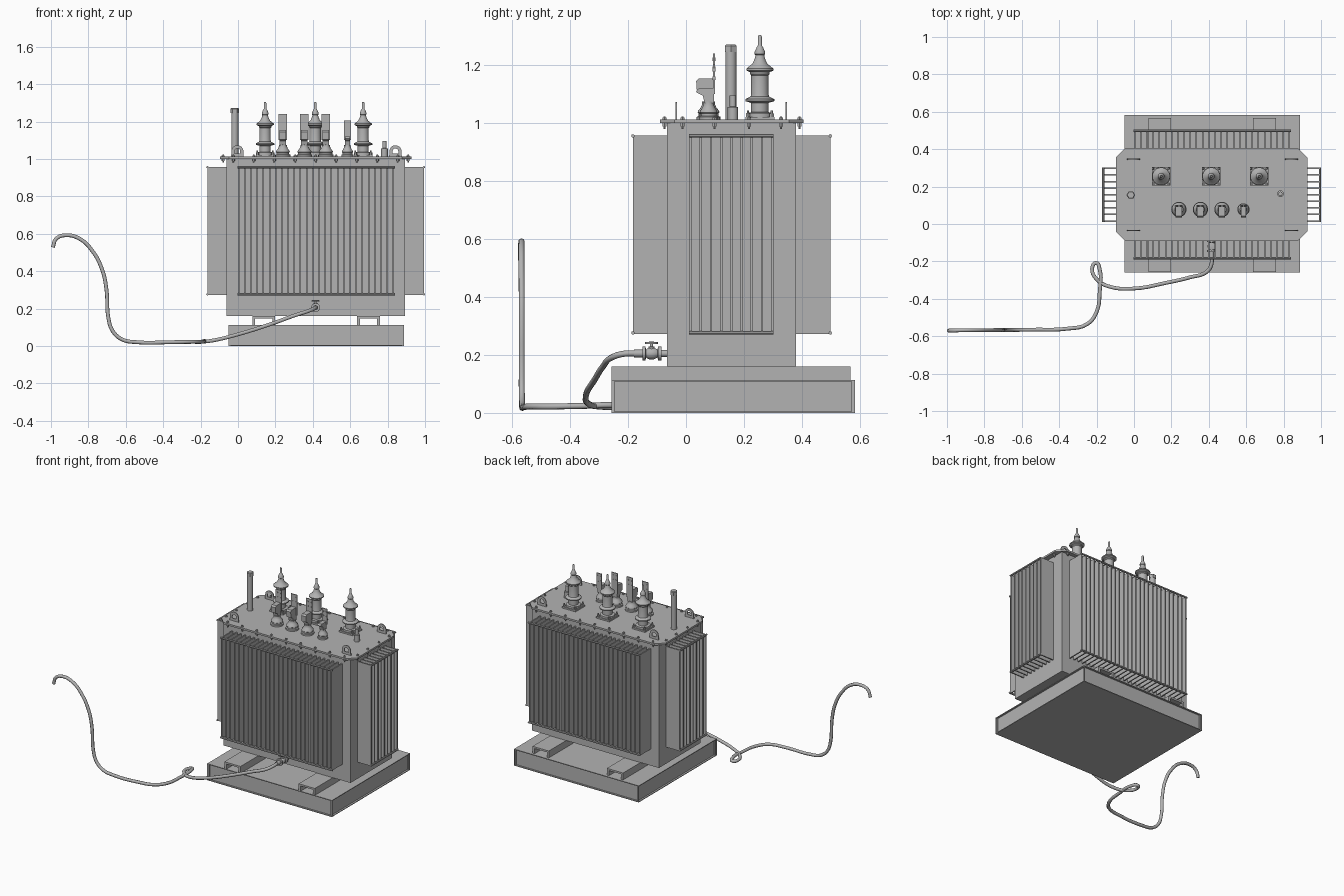
import bpy, bmesh, math
from mathutils import Vector, Matrix

if "Cube" in bpy.data.objects:
    bpy.data.objects.remove(bpy.data.objects["Cube"])

grey = bpy.data.materials.new("plain_grey")
grey.diffuse_color = (0.45, 0.45, 0.45, 1)
grey.use_nodes = True
grey.node_tree.nodes["Principled BSDF"].inputs["Base Color"].default_value = grey.diffuse_color
CX, CY = 0.415, 0.158          # tank centre
LID = 1.012                    # top of the lid


def finish(name, bm, smooth=False):
    bmesh.ops.recalc_face_normals(bm, faces=bm.faces)
    me = bpy.data.meshes.new(name)
    bm.to_mesh(me)
    bm.free()
    me.materials.append(grey)
    ob = bpy.data.objects.new(name, me)
    bpy.context.collection.objects.link(ob)
    if smooth:
        bpy.ops.object.select_all(action='DESELECT')
        ob.select_set(True)
        bpy.context.view_layer.objects.active = ob
        bpy.ops.object.shade_smooth_by_angle(angle=math.radians(35))
    return ob


def box(bm, x0, x1, y0, y1, z0, z1):
    m = Matrix.Translation(((x0 + x1) / 2, (y0 + y1) / 2, (z0 + z1) / 2))
    m = m @ Matrix.Diagonal((x1 - x0, y1 - y0, z1 - z0, 1))
    return bmesh.ops.create_cube(bm, size=1, matrix=m)["verts"]


def lathe(bm, profile, place, n=20):
    """Spin (radius, height) pairs round the local z axis."""
    rings = [[bm.verts.new(place @ Vector((r * math.cos(a), r * math.sin(a), h)))
              for a in (2 * math.pi * k / n for k in range(n))] for r, h in profile]
    for lo, hi in zip(rings, rings[1:]):
        for k in range(n):
            bm.faces.new((lo[k], lo[(k + 1) % n], hi[(k + 1) % n], hi[k]))
    bm.faces.new(rings[0])
    bm.faces.new(rings[-1])


def prism(bm, outline, offset):
    face = bm.faces.new([bm.verts.new(p) for p in outline])
    out = bmesh.ops.extrude_face_region(bm, geom=[face])["geom"]
    bmesh.ops.translate(bm, vec=offset, verts=[v for v in out if isinstance(v, bmesh.types.BMVert)])


at = lambda x, y, z: Matrix.Translation((x, y, z))

# Plinth with channel-like recessed sides
bm = bmesh.new()
box(bm, -0.052, 0.888, -0.258, 0.583, 0, 0.113)
bm.normal_update()
sides = [f for f in bm.faces if abs(f.normal.z) < 0.5]
bmesh.ops.inset_individual(bm, faces=sides, thickness=0.007, depth=0)
bmesh.ops.translate
for f in sides:
    bmesh.ops.translate(bm, vec=-f.normal * 0.012,
                        verts=bmesh.ops.extrude_discrete_faces(bm, faces=[f])["faces"][0].verts)
finish("plinth", bm)

# Hollow skid rails
bm = bmesh.new()
for x in (0.077, 0.637):
    box(bm, x, x + 0.122, -0.257, 0.567, 0.148, 0.16)
    for s in (x, x + 0.107):
        box(bm, s, s + 0.015, -0.257, 0.567, 0.113, 0.148)
finish("skid_rails", bm)

# Tank
bm = bmesh.new()
box(bm, -0.062, 0.893, -0.065, 0.38, 0.16, 1.002)
finish("tank", bm)

# Lid with cut corners
bm = bmesh.new()
hx, hy, c = 0.512, 0.248, 0.05
quarter = [(hx, hy - c), (hx - c, hy)]
corners = quarter + [(-x, y) for x, y in quarter[::-1]]
corners += [(-x, -y) for x, y in corners]
prism(bm, [(CX + x, CY + y, 1.0) for x, y in corners], (0, 0, 0.012))
finish("lid", bm)

# Lid bolts round the edge
bm = bmesh.new()
spots = [(CX - 0.44 + 0.11 * i, CY + s * 0.233) for i in range(9) for s in (-1, 1)]
spots += [(CX + s * 0.495, CY + d) for s in (-1, 1) for d in (-0.17, -0.06, 0.06, 0.17)]
for x, y in spots:
    lathe(bm, [(0.004, 0.98), (0.004, 0.988), (0.008, 0.988), (0.008, 1.019),
               (0.004, 1.019), (0.004, 1.023)], at(x, y, 0), 6)
finish("lid_bolts", bm)

# Cooling fins and their tie bars, long sides then short sides
long_fins, end_fins, bars = bmesh.new(), bmesh.new(), bmesh.new()
for y0, y1, edge in ((-0.183, -0.065, -0.183), (0.38, 0.498, 0.498)):
    for i in range(26):
        x = 0.003 + i * 0.0331
        box(long_fins, x - 0.004, x + 0.004, y0, y1, 0.272, 0.958)
    for z in (0.276, 0.956):
        lathe(bars, [(0.006, -0.004), (0.006, 0.84)],
              at(0, edge, z) @ Matrix.Rotation(math.pi / 2, 4, 'Y'), 8)
for x0, x1, edge in ((-0.164, -0.062, -0.164), (0.893, 0.994, 0.994)):
    for i in range(9):
        y = 0.016 + i * 0.0352
        box(end_fins, x0, x1, y - 0.004, y + 0.004, 0.272, 0.958)
    for z in (0.276, 0.956):
        lathe(bars, [(0.006, -0.302), (0.006, -0.01)],
              at(edge, 0, z) @ Matrix.Rotation(math.pi / 2, 4, 'X'), 8)
finish("long_side_fins", long_fins)
finish("end_fins", end_fins)
finish("fin_tie_bars", bars, True)

# Tall bushings on square flanges with corner studs
tall = [(0.046, 1.02), (0.046, 1.035), (0.03, 1.038), (0.03, 1.07), (0.05, 1.076),
        (0.05, 1.083), (0.032, 1.092), (0.03, 1.1), (0.03, 1.165), (0.034, 1.17),
        (0.034, 1.176), (0.047, 1.182), (0.047, 1.188), (0.026, 1.205), (0.018, 1.222),
        (0.015, 1.235), (0.018, 1.238), (0.018, 1.246), (0.011, 1.262), (0.007, 1.268),
        (0.007, 1.298), (0.004, 1.305)]
bm, fl = bmesh.new(), bmesh.new()
for x in (0.145, 0.413, 0.669):
    lathe(bm, tall, at(x, 0.255, 0), 24)
    box(fl, x - 0.05, x + 0.05, 0.205, 0.305, LID - 0.002, 1.022)
    for dx in (-0.041, 0.041):
        for dy in (-0.041, 0.041):
            lathe(fl, [(0.008, 1.02), (0.008, 1.034), (0.004, 1.034), (0.004, 1.044)],
                  at(x + dx, 0.255 + dy, 0), 6)
finish("tall_bushings", bm, True)
finish("bushing_flanges", fl)

# Short bushings with clamps and flag terminals; the last one is smaller
short = [(0.041, LID - 0.002), (0.041, 1.022), (0.034, 1.025), (0.034, 1.034), (0.038, 1.037),
         (0.036, 1.043), (0.026, 1.055), (0.022, 1.066), (0.022, 1.075), (0.013, 1.076),
         (0.013, 1.11)]
bm, tm = bmesh.new(), bmesh.new()
for x, s, top in ((0.24, 1, 1.24), (0.355, 1, 1.24), (0.47, 1, 1.24), (0.585, 0.8, 1.205)):
    y = 0.078
    lathe(bm, [(r * s, h) for r, h in short], at(x, y, 0))
    w = 0.023 * s
    z1 = top - 0.085
    clamp = [(-0.02, 1.095), (-0.04, 1.105), (-0.043, z1 - 0.01), (-0.034, z1),
             (0.018, z1), (0.018, 1.07), (-0.014, 1.07)]
    prism(tm, [(x - w * 0.75, y + a, b) for a, b in clamp], (w * 1.5, 0, 0))
    box(tm, x - w, x + w, y + 0.016, y + 0.022, 1.1, top)
    for dx in (-w * 0.5, w * 0.5):
        for dz in (0.02, 0.05):
            lathe(tm, [(0.006, 0), (0.006, 0.01)],
                  at(x + dx, y + 0.024, top - dz) @ Matrix.Rotation(math.pi / 2, 4, 'X'), 8)
finish("short_bushings", bm, True)
finish("flag_terminals", tm)

# Filler pipe with hexagonal cap, and small gauge pipe
bm = bmesh.new()
lathe(bm, [(0.019, LID - 0.002), (0.019, 1.25)], at(-0.017, 0.155, 0))
finish("filler_pipe", bm, True)
bm = bmesh.new()
lathe(bm, [(0.023, 1.245), (0.023, 1.267), (0.019, 1.271)], at(-0.017, 0.155, 0), 6)
finish("filler_cap", bm)
bm = bmesh.new()
lathe(bm, [(0.018, LID - 0.002), (0.018, 1.055), (0.011, 1.057), (0.011, 1.095)],
      at(0.783, 0.162, 0), 16)
finish("gauge_pipe", bm, True)

# Lifting eyes: arched plates with a round hole
bm = bmesh.new()
arc = [math.pi * k / 12 for k in range(13)]
for x in (-0.003, 0.842):
    for y in (-0.034, 0.346):
        zc = 1.041
        outer = [(0.034, LID - 0.002)] + [(0.032 * math.cos(a), zc + 0.032 * math.sin(a)) for a in arc]
        outer += [(-0.034, LID - 0.002)]
        inner = [(0.015, zc - 0.012)] + [(0.015 * math.cos(a), zc + 0.015 * math.sin(a)) for a in arc]
        inner += [(-0.015, zc - 0.012)]
        for k in range(len(outer)):
            j = (k + 1) % len(outer)
            prism(bm, [(x + p[0], y - 0.003, p[1])
                       for p in (outer[k], outer[j], inner[j], inner[k])], (0, 0.006, 0))
finish("lifting_eyes", bm)

# Drain valve with flanges and hand wheel
bm = bmesh.new()
out = at(0.415, -0.06, 0.205) @ Matrix.Rotation(math.pi / 2, 4, 'X')
lathe(bm, [(0.012, 0), (0.012, 0.025), (0.024, 0.025), (0.024, 0.036), (0.014, 0.038),
           (0.02, 0.05), (0.02, 0.068), (0.014, 0.078), (0.024, 0.08), (0.024, 0.09),
           (0.013, 0.09), (0.013, 0.12)], out, 16)
lathe(bm, [(0.011, 0.205), (0.011, 0.228), (0.005, 0.23), (0.005, 0.238), (0.022, 0.238),
           (0.022, 0.244), (0.005, 0.246)], at(0.415, -0.119, 0), 16)
finish("drain_valve", bm, True)

# Hose lying on the ground with a raised hooked end
path = [(0.415, -0.16, 0.205), (0.414, -0.215, 0.204), (0.39, -0.255, 0.192), (0.3, -0.285, 0.162),
        (0.17, -0.315, 0.115), (0, -0.345, 0.062), (-0.13, -0.335, 0.03), (-0.195, -0.3, 0.022),
        (-0.224, -0.24, 0.02), (-0.203, -0.208, 0.021), (-0.184, -0.24, 0.026),
        (-0.183, -0.36, 0.024), (-0.2, -0.47, 0.022), (-0.25, -0.535, 0.022),
        (-0.36, -0.56, 0.02), (-0.54, -0.565, 0.02), (-0.62, -0.566, 0.035),
        (-0.67, -0.567, 0.08), (-0.693, -0.567, 0.15), (-0.703, -0.567, 0.3),
        (-0.727, -0.567, 0.41), (-0.78, -0.568, 0.51), (-0.845, -0.568, 0.572),
        (-0.92, -0.568, 0.592), (-0.972, -0.57, 0.573), (-0.99, -0.57, 0.527)]
cu = bpy.data.curves.new("hose", 'CURVE')
cu.dimensions = '3D'
cu.bevel_depth = 0.0105
cu.bevel_resolution = 2
cu.resolution_u = 5
cu.use_fill_caps = True
sp = cu.splines.new('BEZIER')
sp.bezier_points.add(len(path) - 1)
for p, co in zip(sp.bezier_points, path):
    p.co = co
    p.handle_left_type = p.handle_right_type = 'AUTO'
cu.materials.append(grey)
bpy.context.collection.objects.link(bpy.data.objects.new("hose", cu))
